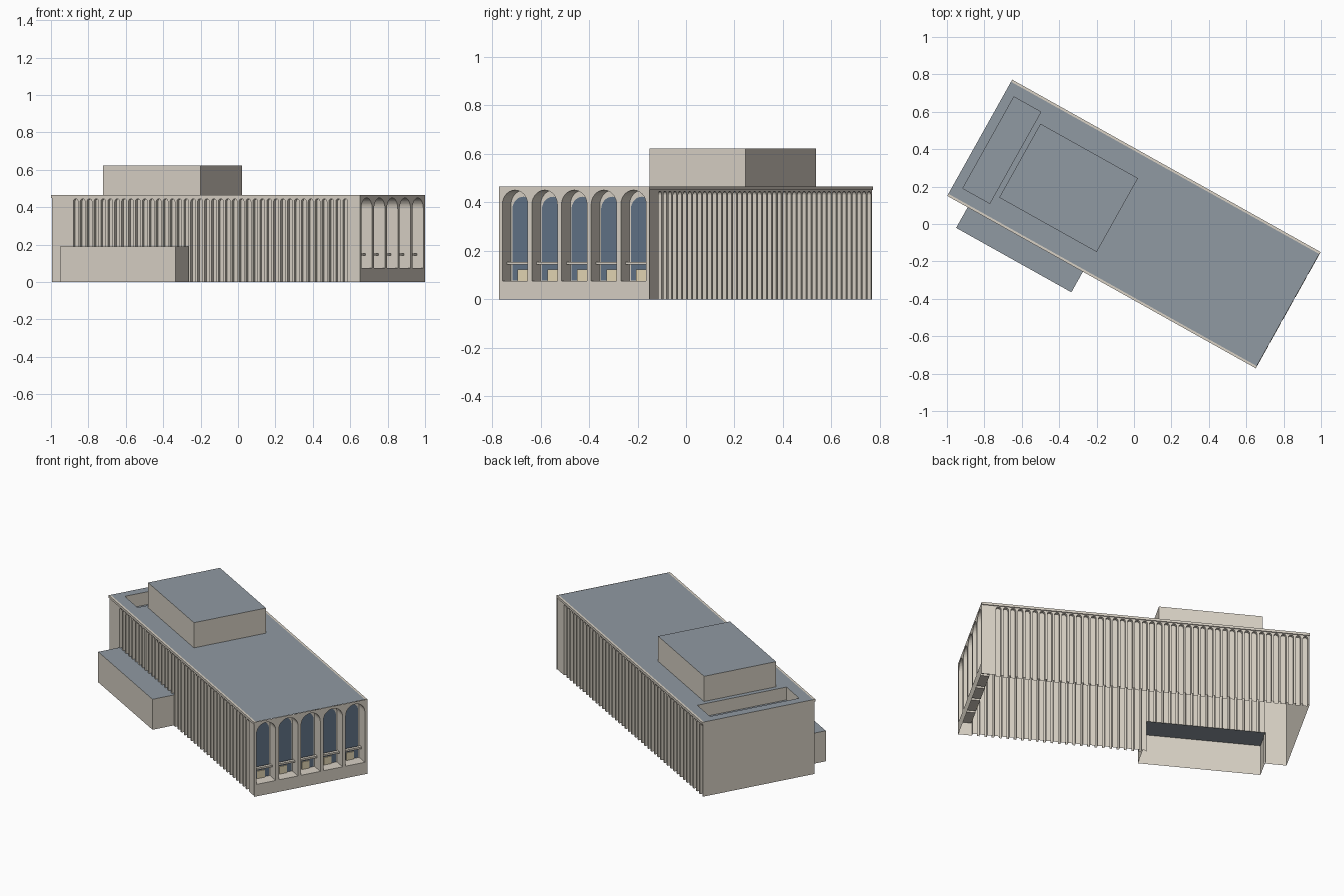
import bpy, bmesh, math
from mathutils import Vector

if "Cube" in bpy.data.objects:
    bpy.data.objects.remove(bpy.data.objects["Cube"])

YAW = math.radians(-29.2)      # whole building is turned in plan
U, V, H = 0.945, 0.35, 0.465   # half length, half width to wall, roof height
EDGE = 0.356                   # half width to cornice


def material(name, r, g, b):
    m = bpy.data.materials.new(name)
    m.diffuse_color = (r, g, b, 1)
    m.use_nodes = True
    m.node_tree.nodes["Principled BSDF"].inputs["Base Color"].default_value = m.diffuse_color
    return m


STONE = material("stone", 0.69, 0.64, 0.56)
ROOF = material("roof_grey", 0.28, 0.32, 0.36)
GLASS = material("glass", 0.12, 0.17, 0.24)
CREAM = material("cream", 0.78, 0.68, 0.46)


def finish(name, bm, mats):
    me = bpy.data.meshes.new(name)
    bmesh.ops.remove_doubles(bm, verts=bm.verts, dist=1e-5)
    bm.to_mesh(me)
    bm.free()
    for m in mats:
        me.materials.append(m)
    ob = bpy.data.objects.new(name, me)
    ob.rotation_euler.z = YAW
    bpy.context.collection.objects.link(ob)
    return ob


def add_box(bm, lo, hi, skip=()):
    """Box from two corners; skip lists outward directions left open."""
    new = bmesh.ops.create_cube(bm, size=1)["verts"]
    for v in new:
        v.co = Vector([lo[i] if v.co[i] < 0 else hi[i] for i in range(3)])
    bm.normal_update()
    faces = {f for v in new for f in v.link_faces}
    for f in faces:
        f.material_index = 1 if f.normal.z > 0.9 else 0
    gone = [f for f in faces if any(f.normal.dot(Vector(d)) > 0.9 for d in skip)]
    bmesh.ops.delete(bm, geom=gone, context="FACES")


def box(name, lo, hi, side=STONE, top=None, skip=()):
    bm = bmesh.new()
    add_box(bm, lo, hi, skip)
    return finish(name, bm, [side, top or side])


def arch(c, hw, sill, spring, seg):
    """Arch outline from bottom left over the top to bottom right."""
    pts = [(c - hw, sill)]
    for i in range(seg + 1):
        a = math.pi * (1 - i / seg)
        pts.append((c + hw * math.cos(a), spring + hw * math.sin(a)))
    return pts + [(c + hw, sill)]


def niche_wall(name, place, s0, s1, top, centres, hw, sill, spring, depth, seg, base):
    """Wall with a row of round-headed niches; place maps (s, z, depth) to space."""
    bm = bmesh.new()

    def face(*pts):
        bm.faces.new([bm.verts.new(place(*p)) for p in pts])

    xs = [s0] + [x for c in centres for x in (c - hw, c + hw)] + [s1]
    for a, b in zip(xs[::2], xs[1::2]):                 # piers
        z = base((a + b) / 2)
        face((a, z, 0), (b, z, 0), (b, top, 0), (a, top, 0))
    for c in centres:
        z = base(c)
        low = max(z, sill)
        pts = arch(c, hw, low, spring, seg)
        for (ax, az), (bx, bz) in zip(pts, pts[1:]):
            if abs(bx - ax) > 1e-6:                     # spandrel above the arch
                face((ax, az, 0), (bx, bz, 0), (bx, top, 0), (ax, top, 0))
            face((ax, az, 0), (ax, az, depth), (bx, bz, depth), (bx, bz, 0))
        face(*[(x, y, depth) for x, y in reversed(pts)])  # niche back
        if low > z:                                     # apron and sill
            l, r = c - hw, c + hw
            face((l, z, 0), (r, z, 0), (r, low, 0), (l, low, 0))
            face((l, low, 0), (r, low, 0), (r, low, depth), (l, low, depth))
    return finish(name, bm, [STONE])


def row(a, b, n):
    return [a + (b - a) * (i + 0.5) / n for i in range(n)]


# long fluted walls, the front one opening into the annex
niche_wall("front_wall", lambda s, z, d: Vector((s, -V + d, z)), -U, U, 0.45,
           row(-0.82, 0.873, 40), 0.0145, 0, 0.431, 0.02, 8,
           lambda s: 0.19 if -0.821 < s < -0.125 else 0)
niche_wall("back_wall", lambda s, z, d: Vector((-s, V - d, z)), -U, U, 0.45,
           row(-0.867, 0.943, 43), 0.0145, 0, 0.431, 0.02, 8, lambda s: 0)

# arcaded end wall
BAYS = [-0.28, -0.14, 0, 0.14, 0.28]
niche_wall("arcade_wall", lambda s, z, d: Vector((U - d, s, z)), -EDGE, EDGE, H,
           BAYS, 0.06, 0.075, 0.39, 0.074, 20, lambda s: 0)

# windows, rails and door panels inside the arches
bm = bmesh.new()
for c in BAYS:
    bm.faces.new([bm.verts.new((U - 0.072, x, z))
                  for x, z in reversed(arch(c, 0.053, 0.077, 0.37, 20))])
finish("window_glass", bm, [GLASS])
rails, panels = bmesh.new(), bmesh.new()
for c in BAYS:
    add_box(rails, (U - 0.06, c - 0.06, 0.143), (U - 0.04, c + 0.06, 0.154))
    add_box(panels, (U - 0.073, c - 0.024, 0.075), (U - 0.066, c + 0.024, 0.122))
finish("window_rails", rails, [STONE, STONE])
finish("window_panels", panels, [CREAM, CREAM])

# plain end wall
bm = bmesh.new()
bm.faces.new([bm.verts.new(p) for p in
              ((-U, V, 0), (-U, -V, 0), (-U, -V, H), (-U, V, H))])
finish("plain_end_wall", bm, [STONE])

# cornices along both long sides
for side, name in ((-1, "front_cornice"), (1, "back_cornice")):
    a, b = sorted((side * 0.343, side * EDGE))
    box(name, (-U, a, 0.45), (U, b, H))

# roof with a sunken well
bm = bmesh.new()
xs, ys = (-U, -0.892, -0.727, U - 0.002), (-0.343, -0.28, 0.28, 0.343)
for i in range(3):
    for j in range(3):
        z = H - 0.08 if (i, j) == (1, 1) else H
        bm.faces.new([bm.verts.new(p) for p in (
            (xs[i], ys[j], z), (xs[i + 1], ys[j], z),
            (xs[i + 1], ys[j + 1], z), (xs[i], ys[j + 1], z))])
rim = [(xs[1], ys[1]), (xs[2], ys[1]), (xs[2], ys[2]), (xs[1], ys[2])]
for (ax, ay), (bx, by) in zip(rim, rim[1:] + rim[:1]):
    f = bm.faces.new([bm.verts.new(p) for p in (
        (bx, by, H - 0.08), (ax, ay, H - 0.08), (ax, ay, H), (bx, by, H))])
    f.material_index = 1
finish("roof", bm, [ROOF, STONE])

# rooftop block and low side annex
box("rooftop_block", (-0.698, -0.228, H), (-0.101, 0.224, 0.622), STONE, ROOF,
    [(0, 0, -1)])
box("side_annex", (-0.82, -0.482, 0), (-0.114, -0.33, 0.19), STONE, ROOF,
    [(0, 0, -1), (0, 1, 0)])
